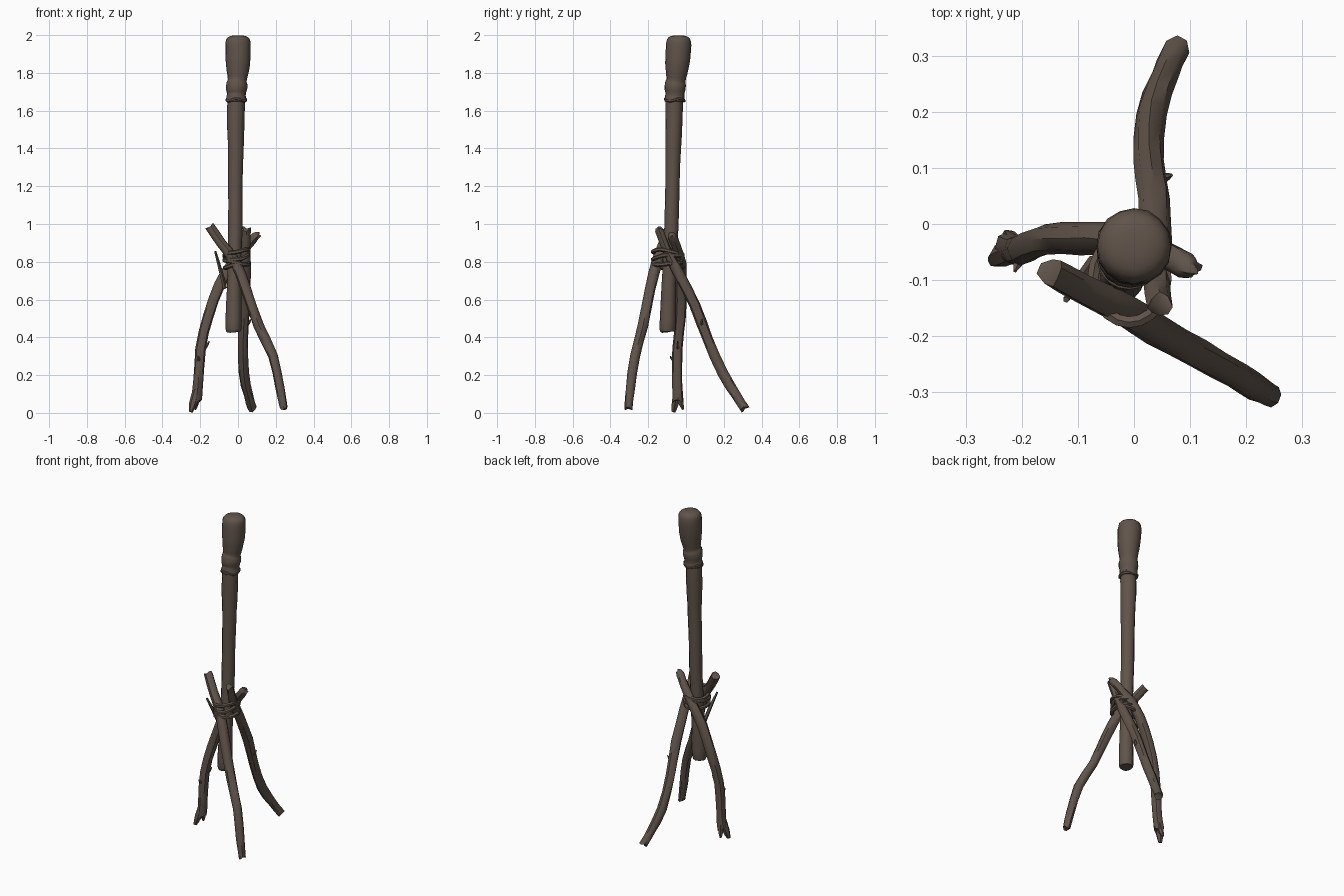
import bpy, bmesh, math, random
from mathutils import Vector

random.seed(4)
wood = bpy.data.materials.new("dark brown wood")
wood.diffuse_color = (0.118, 0.088, 0.068, 1)


def smooth_path(pts, steps):
    """Catmull-Rom through (x, y, z, radius) points."""
    p = [Vector(q) for q in pts]
    p = [p[0] * 2 - p[1]] + p + [p[-1] * 2 - p[-2]]
    out = []
    for i in range(1, len(p) - 2):
        a, b, c, d = p[i - 1:i + 3]
        for s in range(steps):
            t = s / steps
            out.append(0.5 * (2 * b + (c - a) * t + (2 * a - 5 * b + 4 * c - d) * t * t
                              + (3 * b - a - 3 * c + d) * t ** 3))
    return out + [p[-2]]


def tube(name, pts, sides=8, steps=2, rough=0.0, jag=(0, 0), closed=False, ref=(1, 0, 0), angle=45):
    path = [Vector(q) for q in pts] if closed else smooth_path(pts, steps)
    n = len(path)
    bm = bmesh.new()
    rings = []
    for i, q in enumerate(path):
        nxt = path[(i + 1) % n] if closed else path[min(i + 1, n - 1)]
        prv = path[i - 1] if closed else path[max(i - 1, 0)]
        t = (nxt - prv).to_3d().normalized()
        u = (Vector(ref) - t * t.dot(Vector(ref))).normalized()
        v = t.cross(u)
        ring = []
        for k in range(sides):
            a = 2 * math.pi * k / sides
            r = q.w * (1 + random.uniform(-rough, rough))
            co = q.to_3d() + (u * math.cos(a) + v * math.sin(a)) * r
            if not closed and i in (0, n - 1):          # splintered ends
                co += t * jag[0 if i == 0 else 1] * math.cos(2 * a + 0.6)
            co.z = max(co.z, 0)
            ring.append(bm.verts.new(co))
        rings.append(ring)
    for i in range(n if closed else n - 1):
        a, b = rings[i], rings[(i + 1) % n]
        for k in range(sides):
            j = (k + 1) % sides
            bm.faces.new((a[k], a[j], b[j], b[k]))
    if not closed:
        for ring, flip in ((rings[0], True), (rings[-1], False)):
            mid = bm.verts.new(sum((w.co for w in ring), Vector()) / sides)
            for k in range(sides):
                f = (ring[k], ring[(k + 1) % sides], mid)
                bm.faces.new(f[::-1] if flip else f)
    bmesh.ops.recalc_face_normals(bm, faces=bm.faces)
    me = bpy.data.meshes.new(name)
    bm.to_mesh(me)
    bm.free()
    me.materials.append(wood)
    me.shade_smooth()
    me.set_sharp_from_angle(angle=math.radians(angle))
    ob = bpy.data.objects.new(name, me)
    bpy.context.collection.objects.link(ob)
    return ob


# Central pole
tube("pole", [(-0.024, -0.098, 0.43, 0.033), (-0.024, -0.098, 0.445, 0.042), (-0.022, -0.095, 0.56, 0.041),
              (-0.018, -0.086, 0.80, 0.036), (-0.014, -0.077, 1.00, 0.038), (-0.014, -0.072, 1.20, 0.038),
              (-0.011, -0.068, 1.40, 0.041), (-0.012, -0.064, 1.55, 0.046), (-0.009, -0.062, 1.68, 0.045)],
     sides=12, rough=0.025)

# Wrapped head with gathered neck
tube("wrapped_head", [(-0.009, -0.060, 1.648, 0.047), (-0.009, -0.060, 1.652, 0.055), (-0.009, -0.060, 1.675, 0.051),
                      (-0.008, -0.058, 1.692, 0.050), (-0.008, -0.058, 1.715, 0.056), (-0.006, -0.056, 1.745, 0.055),
                      (-0.004, -0.053, 1.762, 0.050), (-0.002, -0.050, 1.80, 0.057), (0, -0.046, 1.85, 0.064),
                      (0, -0.042, 1.90, 0.067), (0, -0.039, 1.95, 0.067), (0, -0.039, 1.98, 0.061),
                      (0, -0.039, 1.994, 0.042), (0, -0.039, 1.999, 0.018)],
     sides=16, steps=2, rough=0.015, angle=60)
tube("neck_hem", [(-0.009 + 0.05 * math.cos(a), -0.060 + 0.05 * math.sin(a), 1.657 + 0.006 * math.sin(3 * a), 0.008)
                  for a in [i * math.pi / 10 for i in range(20)]], sides=6, closed=True, ref=(0, 0, 1))

# Three crossed branch legs
tube("left_leg", [(-0.222, -0.042, 0.065, 0.029), (-0.210, -0.046, 0.16, 0.027), (-0.198, -0.045, 0.34, 0.027),
                  (-0.158, -0.028, 0.51, 0.028), (-0.095, -0.026, 0.68, 0.029), (-0.030, -0.026, 0.79, 0.028),
                  (0.045, -0.050, 0.88, 0.025), (0.092, -0.074, 0.935, 0.024), (0.112, -0.080, 0.945, 0.013)],
     rough=0.06, jag=(0.01, 0.008))
tube("back_leg", [(0.076, 0.312, 0.022, 0.024), (0.055, 0.265, 0.095, 0.025), (0.031, 0.195, 0.21, 0.028),
                  (0.027, 0.115, 0.39, 0.027), (0.036, 0.045, 0.575, 0.029), (0.040, -0.045, 0.75, 0.028),
                  (0.040, -0.105, 0.87, 0.024), (0.046, -0.145, 0.975, 0.022)],
     rough=0.06, jag=(0.008, 0.012))
tube("front_leg", [(0.243, -0.305, 0.022, 0.021), (0.222, -0.295, 0.13, 0.024), (0.185, -0.270, 0.30, 0.026),
                   (0.110, -0.228, 0.46, 0.027), (0.042, -0.190, 0.655, 0.029), (-0.015, -0.153, 0.80, 0.029),
                   (-0.090, -0.117, 0.90, 0.027), (-0.148, -0.085, 0.985, 0.025)],
     rough=0.06, jag=(0.008, 0.008))

# Split foot of the left leg
tube("left_foot_outer_prong", [(-0.218, -0.048, 0.12, 0.022), (-0.238, -0.057, 0.05, 0.021),
                               (-0.250, -0.066, 0.006, 0.011)], sides=6)
tube("left_foot_inner_prong", [(-0.214, -0.040, 0.12, 0.020), (-0.221, -0.028, 0.06, 0.017),
                               (-0.228, -0.016, 0.018, 0.006)], sides=6)

# Broken twigs on the branches
twigs = {
    "long_twig": [(-0.070, -0.065, 0.66, 0.012), (-0.092, -0.095, 0.75, 0.011), (-0.121, -0.135, 0.855, 0.006)],
    "left_leg_stub": [(-0.192, -0.045, 0.33, 0.013), (-0.168, -0.044, 0.355, 0.009), (-0.152, -0.044, 0.38, 0.003)],
    "back_leg_stub": [(0.035, 0.080, 0.46, 0.013), (0.055, 0.083, 0.475, 0.009), (0.067, 0.087, 0.495, 0.003)],
    "left_leg_knot": [(-0.200, -0.050, 0.27, 0.014), (-0.208, -0.072, 0.285, 0.009), (-0.212, -0.084, 0.30, 0.003)],
}
for name, pts in twigs.items():
    tube(name, pts, sides=5)

# Rope lashing: tilted loops around the crossing
loops = [(0.778, 0.010, -0.006), (0.800, -0.012, 0.006), (0.822, 0.012, 0.008), (0.845, 0.014, -0.010)]
for i, (z, tx, ty) in enumerate(loops):
    pts = []
    for k in range(20):
        a = 2 * math.pi * k / 20
        c, s = math.cos(a), math.sin(a)
        pts.append((-0.008 + (0.062 + 0.003 * (i % 2)) * c, -0.097 + 0.078 * s,
                    z + tx * c + ty * s + 0.003 * math.sin(3 * a + i), 0.0115))
    tube("rope_loop_%d" % (i + 1), pts, sides=6, closed=True, ref=(0, 0, 1))
